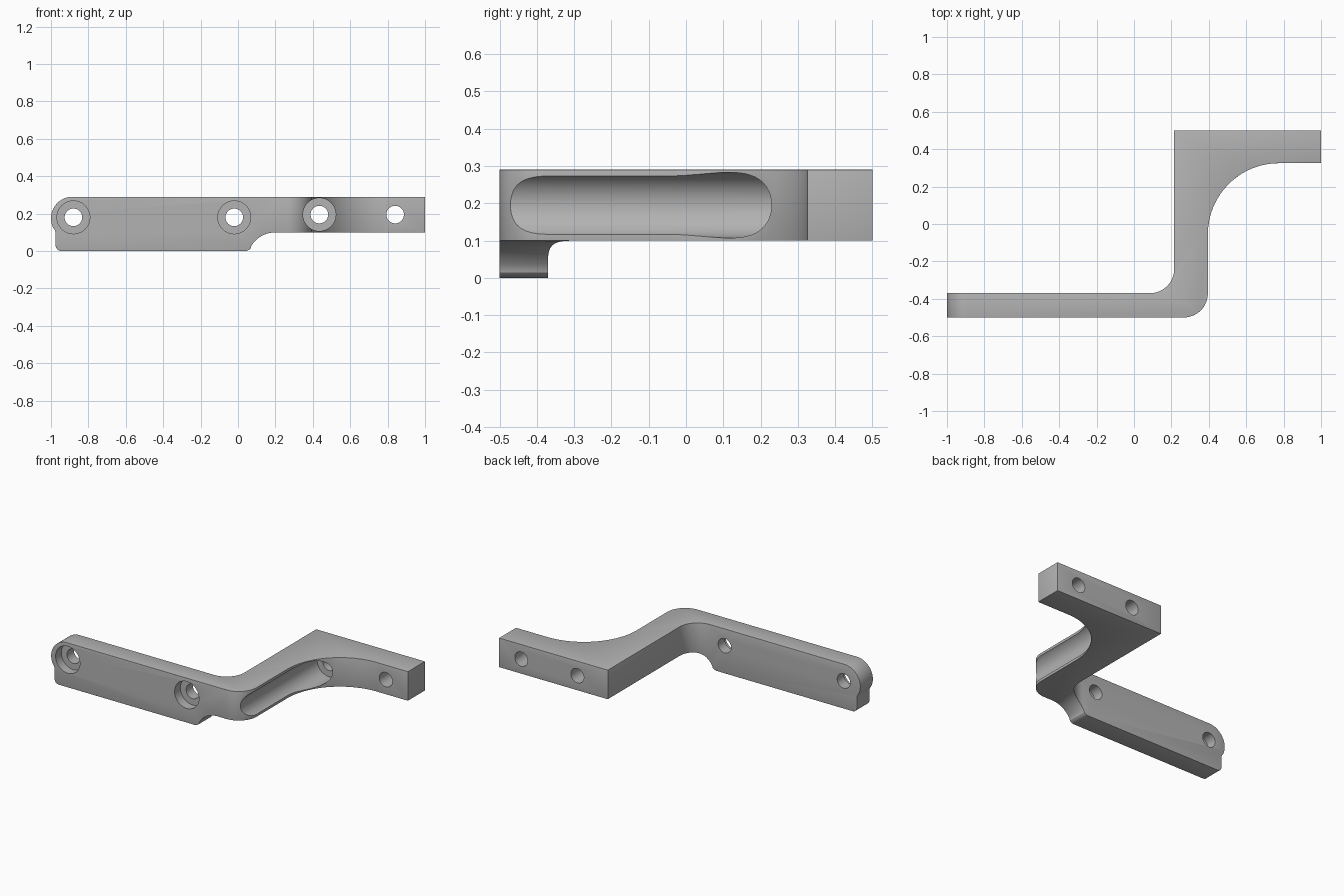
import bpy, bmesh
from math import sin, cos, radians, pi
from mathutils import Matrix, Vector

default = bpy.data.objects.get("Cube")
if default:
    bpy.data.objects.remove(default, do_unlink=True)

grey = bpy.data.materials.new("plain grey")
grey.use_nodes = True
COLOUR = (0.45, 0.45, 0.45, 1)
grey.diffuse_color = COLOUR
grey.node_tree.nodes["Principled BSDF"].inputs["Base Color"].default_value = COLOUR


def arc(cx, cy, r, start, end, n=16):
    angles = [radians(start + (end - start) * i / n) for i in range(n + 1)]
    return [(cx + r * cos(a), cy + r * sin(a)) for a in angles]


def make_object(name, bm):
    bmesh.ops.recalc_face_normals(bm, faces=bm.faces)
    mesh = bpy.data.meshes.new(name)
    bm.to_mesh(mesh)
    bm.free()
    mesh.materials.append(grey)
    obj = bpy.data.objects.new(name, mesh)
    bpy.context.collection.objects.link(obj)
    return obj


def extrude_outline(name, points, offset):
    bm = bmesh.new()
    face = bm.faces.new([bm.verts.new(p) for p in points])
    solid = bmesh.ops.extrude_face_region(bm, geom=[face])
    moved = [g for g in solid["geom"] if isinstance(g, bmesh.types.BMVert)]
    bmesh.ops.translate(bm, verts=moved, vec=offset)
    return make_object(name, bm)


def drill(name, x, z, r, y0, y1):
    bm = bmesh.new()
    turn = Matrix.Translation((x, (y0 + y1) / 2, z)) @ Matrix.Rotation(pi / 2, 4, "X")
    bmesh.ops.create_cone(bm, cap_ends=True, segments=48, radius1=r, radius2=r,
                          depth=y1 - y0, matrix=turn)
    return make_object(name, bm)


def apply_modifier(obj, mod):
    bpy.ops.object.select_all(action="DESELECT")
    bpy.context.view_layer.objects.active = obj
    obj.select_set(True)
    bpy.ops.object.modifier_apply(modifier=mod.name)


def boolean(obj, tool, operation):
    mod = obj.modifiers.new("cut", "BOOLEAN")
    mod.operation, mod.solver, mod.object = operation, "EXACT", tool
    apply_modifier(obj, mod)
    bpy.data.objects.remove(tool, do_unlink=True)


# Z-shaped plan of the bracket
plan = [(-1.1, -0.5)]
plan += arc(0.265, -0.37, 0.13, -90, 0)
plan += arc(0.775, -0.055, 0.38, 180, 90, 32)
plan += [(1, 0.325), (1, 0.5), (0.215, 0.5)]
plan += arc(0.085, -0.24, 0.13, 0, -90)
plan += [(-1.1, -0.37)]
bracket = extrude_outline("bracket", [(x, y, -0.1) for x, y in plan], Vector((0, 0, 0.6)))

# Front outline: rounded ear, deeper front plate, raised rear arm
front = arc(-0.885, 0.175, 0.115, 90, 205, 20)
front += [(-0.979, 0.112), (-0.975, 0.097)]
front += arc(-0.945, 0.03, 0.03, 180, 270, 6)
front += arc(0.037, 0.04, 0.04, -90, -40, 5)
front += arc(0.2, -0.05, 0.15, 150, 90, 10)
front += [(1.1, 0.1), (1.1, 0.29)]
outline = extrude_outline("front_outline", [(x, -0.7, z) for x, z in front], Vector((0, 1.4, 0)))
boolean(bracket, outline, "INTERSECT")

# Softened edges
bevel = bracket.modifiers.new("soft edges", "BEVEL")
bevel.width, bevel.segments = 0.01, 3
bevel.limit_method, bevel.angle_limit = "ANGLE", radians(40)
apply_modifier(bracket, bevel)

# Counterbored holes in the front plate
for x in (-0.88, -0.02):
    boolean(bracket, drill("counterbore", x, 0.18, 0.088, -0.6, -0.44), "DIFFERENCE")
    boolean(bracket, drill("screw_hole", x, 0.18, 0.047, -0.6, -0.3), "DIFFERENCE")

# Long tool groove along the middle arm, and the rear arm holes
boolean(bracket, drill("tool_groove", 0.435, 0.195, 0.088, -0.6, 0.32), "DIFFERENCE")
for x in (0.435, 0.84):
    boolean(bracket, drill("screw_hole", x, 0.195, 0.047, 0.2, 0.6), "DIFFERENCE")

bpy.ops.object.shade_smooth_by_angle(angle=radians(30))
